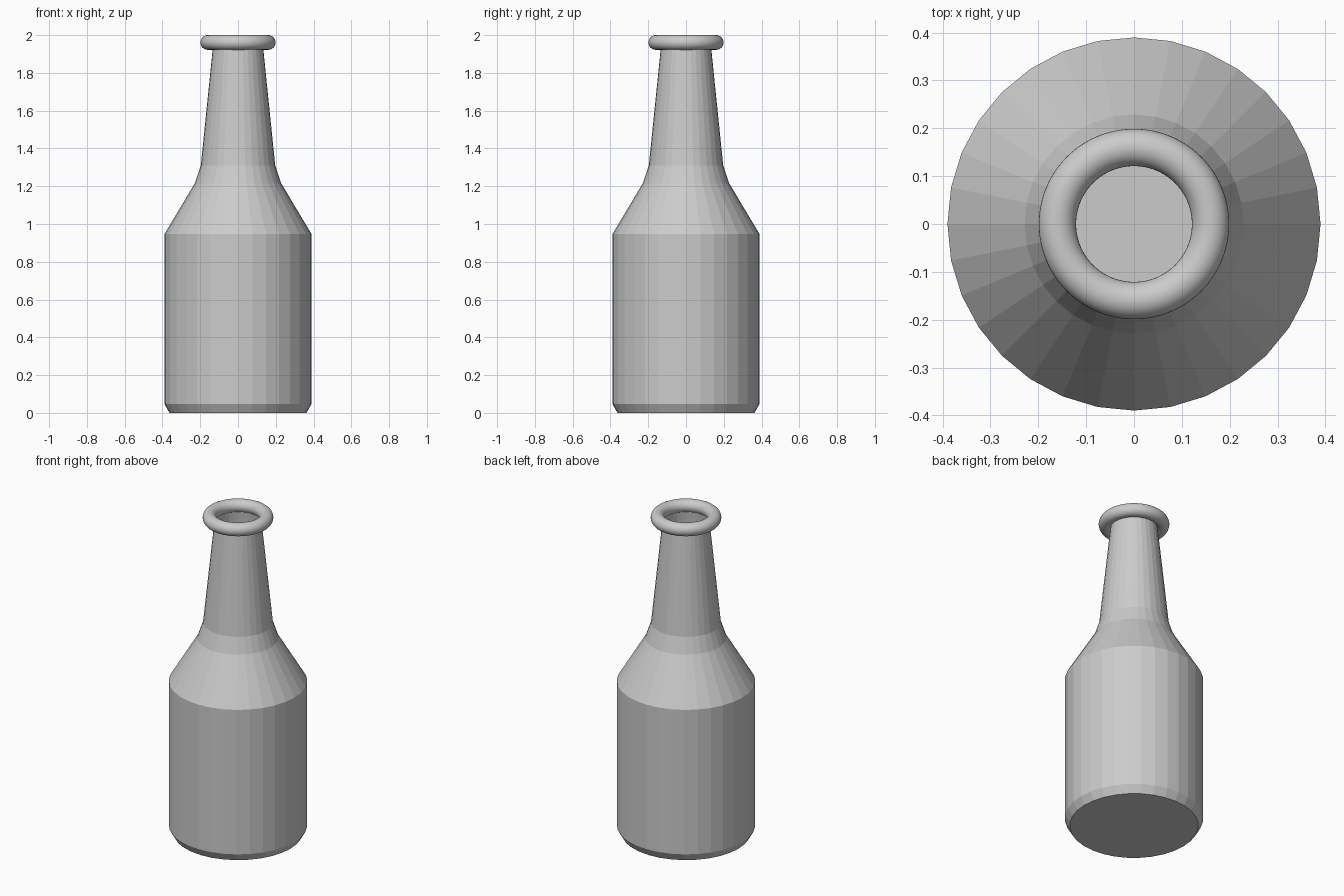
import bpy, bmesh
from math import cos, sin, tau

if "Cube" in bpy.data.objects:
    bpy.data.objects.remove(bpy.data.objects["Cube"])

SIDES = 32


def lathe(name, profile, sides):
    """Revolve (radius, z) points around z, closing the bottom ring."""
    bm = bmesh.new()
    rings = [[bm.verts.new((r * cos(tau * i / sides), r * sin(tau * i / sides), z))
              for i in range(sides)] for r, z in profile]
    for low, high in zip(rings, rings[1:]):
        for i in range(sides):
            j = (i + 1) % sides
            bm.faces.new((low[i], low[j], high[j], high[i]))
    bm.faces.new(rings[0][::-1])
    mesh = bpy.data.meshes.new(name)
    bm.to_mesh(mesh)
    bm.free()
    obj = bpy.data.objects.new(name, mesh)
    bpy.context.collection.objects.link(obj)
    return obj


# Open-topped bottle shell: base bevel, body, shoulder, neck
lathe("bottle_body", [(0.363, 0), (0.39, 0.048), (0.39, 0.946),
                      (0.229, 1.215), (0.197, 1.31), (0.131, 1.955)], SIDES)

# Smooth rounded lip around the mouth
bpy.ops.mesh.primitive_torus_add(location=(0, 0, 1.961), major_radius=0.16,
                                 minor_radius=0.039, major_segments=96,
                                 minor_segments=32)
lip = bpy.context.object
lip.name = "bottle_lip"
bpy.ops.object.shade_smooth()
